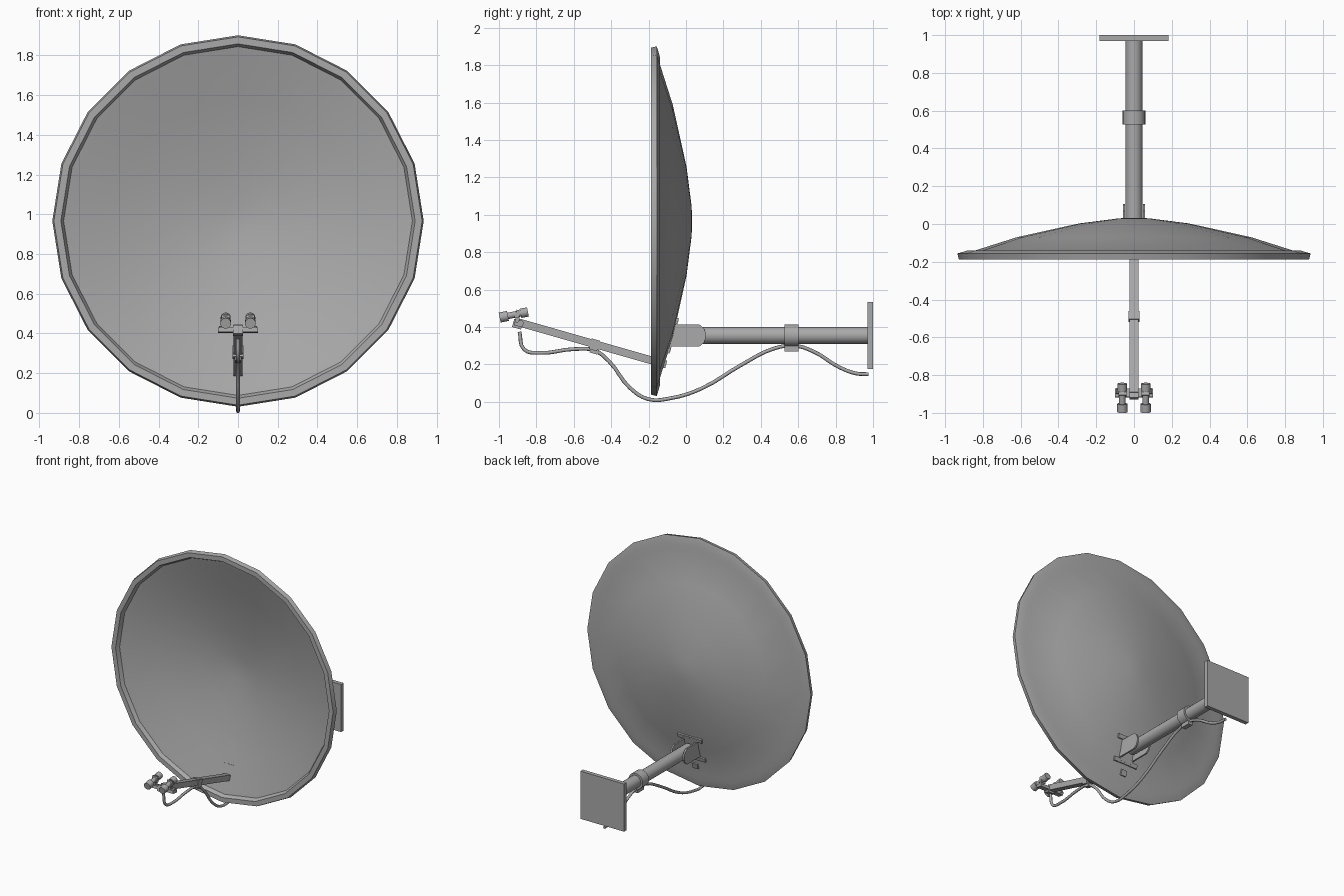
import bpy, bmesh, math
from mathutils import Vector, Matrix

cube = bpy.data.objects.get("Cube")
if cube:
    bpy.data.objects.remove(cube)

grey = bpy.data.materials.new("metal grey")
grey.use_nodes = True
colour = (0.4, 0.4, 0.4, 1)
grey.diffuse_color = colour
grey.node_tree.nodes["Principled BSDF"].inputs["Base Color"].default_value = colour


def finish(name, bm, smooth=True):
    bmesh.ops.recalc_face_normals(bm, faces=bm.faces)
    mesh = bpy.data.meshes.new(name)
    bm.to_mesh(mesh)
    bm.free()
    ob = bpy.data.objects.new(name, mesh)
    bpy.context.collection.objects.link(ob)
    mesh.materials.append(grey)
    if smooth:
        bpy.ops.object.select_all(action="DESELECT")
        ob.select_set(True)
        bpy.context.view_layer.objects.active = ob
        bpy.ops.object.shade_smooth_by_angle(angle=math.radians(35))
    return ob


def box(name, centre, size, tilt=0):
    bm = bmesh.new()
    bmesh.ops.create_cube(bm, size=1)
    m = Matrix.Translation(centre) @ Matrix.Rotation(tilt, 4, "X") @ Matrix.Diagonal((*size, 1))
    bm.transform(m)
    return finish(name, bm, False)


def rod(name, a, b, radius, sides=16):
    a, b = Vector(a), Vector(b)
    bm = bmesh.new()
    bmesh.ops.create_cone(bm, cap_ends=True, segments=sides, radius1=radius,
                          radius2=radius, depth=(b - a).length)
    turn = (b - a).to_track_quat("Z", "Y").to_matrix().to_4x4()
    bm.transform(Matrix.Translation((a + b) / 2) @ turn)
    return finish(name, bm)


# Dish: thin shell and rolled rim, spun about the y axis
profile = [(0, 0.033), (0.08, 0.03), (0.29, 0.003), (0.62, -0.07), (0.84, -0.14),
           (0.88, -0.14), (0.935, -0.156), (0.927, -0.188), (0.892, -0.188),
           (0.878, -0.16), (0.84, -0.15), (0.62, -0.082), (0.29, -0.009),
           (0.08, 0.018), (0, 0.021)]
bm = bmesh.new()
verts = [bm.verts.new((r, y, 0)) for r, y in profile]
edges = [bm.edges.new(pair) for pair in zip(verts, verts[1:])]
bmesh.ops.spin(bm, geom=verts + edges, cent=(0, 0, 0), axis=(0, 1, 0),
               angle=math.tau, steps=20, use_merge=False)
bmesh.ops.remove_doubles(bm, verts=bm.verts, dist=0.0005)
bm.transform(Matrix.Translation((0, 0, 0.966)))
finish("dish", bm)

# Feed arm with its cable clip
tilt = -math.atan2(0.2, 0.7)
box("feed_arm", (0, -0.5, 0.312), (0.045, 0.82, 0.042), tilt)
box("arm_clip", (0, -0.49, 0.305), (0.056, 0.045, 0.058), tilt)
box("arm_clip_lug", (0, -0.49, 0.273), (0.03, 0.045, 0.03), tilt)

# Twin receivers on a crossbar
box("crossbar", (0, -0.895, 0.415), (0.2, 0.045, 0.022), tilt / 2)
box("arm_end_cap", (0, -0.9, 0.415), (0.05, 0.05, 0.045), tilt)
for side, s in (("left", 1), ("right", -1)):
    x = s * 0.062

    def along(y):
        return (x, y, 0.458 + 0.2 * (y + 0.96))

    rod(side + "_feed_head", along(-0.996), along(-0.952), 0.027)
    rod(side + "_feed_neck", along(-0.955), along(-0.88), 0.017)
    rod(side + "_feed_body", along(-0.885), along(-0.845), 0.025)
    box(side + "_feed_post", (x, -0.9, 0.44), (0.02, 0.022, 0.05))
    box(side + "_feed_clamp", (x, -0.9, 0.47), (0.042, 0.022, 0.042), tilt)
    rod(side + "_clamp_bolt", (x + s * 0.015, -0.885, 0.42), (s * 0.095, -0.885, 0.42), 0.017, 10)

# Dish bracket: pad and two cross rails lying on the shell, cheeks around the pole
lean = -0.26
box("bracket_pad", (0, -0.072, 0.355), (0.11, 0.02, 0.17), lean)
for name, y, z in (("upper_rail", -0.052, 0.435), ("lower_rail", -0.095, 0.276)):
    box(name, (0, y, z), (0.2, 0.022, 0.03), lean)
outline = [(-0.09, 0.295), (0.07, 0.295), (0.095, 0.315), (0.105, 0.34),
           (0.105, 0.37), (0.095, 0.395), (0.07, 0.415), (-0.055, 0.415)]
for side, s in (("left", 1), ("right", -1)):
    bm = bmesh.new()
    face = bm.faces.new([bm.verts.new((s * 0.047, y, z)) for y, z in outline])
    grown = bmesh.ops.extrude_face_region(bm, geom=[face])["geom"]
    bmesh.ops.translate(bm, vec=(s * 0.012, 0, 0),
                        verts=[v for v in grown if isinstance(v, bmesh.types.BMVert)])
    finish(side + "_bracket_cheek", bm, False)

# Wall mount
rod("pole", (0, -0.03, 0.355), (0, 0.975, 0.355), 0.045, 20)
rod("pole_collar", (0, 0.527, 0.355), (0, 0.602, 0.355), 0.06, 20)
box("collar_lug", (0, 0.565, 0.29), (0.036, 0.075, 0.04))
box("wall_plate", (0, 0.985, 0.355), (0.365, 0.03, 0.36))

# Hanging cable
path = [(-0.89, 0.375), (-0.865, 0.28), (-0.78, 0.262), (-0.6, 0.282), (-0.49, 0.275),
        (-0.41, 0.215), (-0.3, 0.075), (-0.2, 0.014), (-0.08, 0.02), (0.08, 0.07),
        (0.3, 0.2), (0.47, 0.285), (0.58, 0.3), (0.68, 0.27), (0.82, 0.185),
        (0.91, 0.152), (0.975, 0.148)]
curve = bpy.data.curves.new("cable", "CURVE")
curve.dimensions = "3D"
curve.bevel_depth = 0.01
curve.bevel_resolution = 2
curve.use_fill_caps = True
curve.resolution_u = 4
spline = curve.splines.new("BEZIER")
spline.bezier_points.add(len(path) - 1)
for p, (y, z) in zip(spline.bezier_points, path):
    p.co = (0, y, z)
    p.handle_left_type = p.handle_right_type = "AUTO"
curve.materials.append(grey)
bpy.context.collection.objects.link(bpy.data.objects.new("cable", curve))
